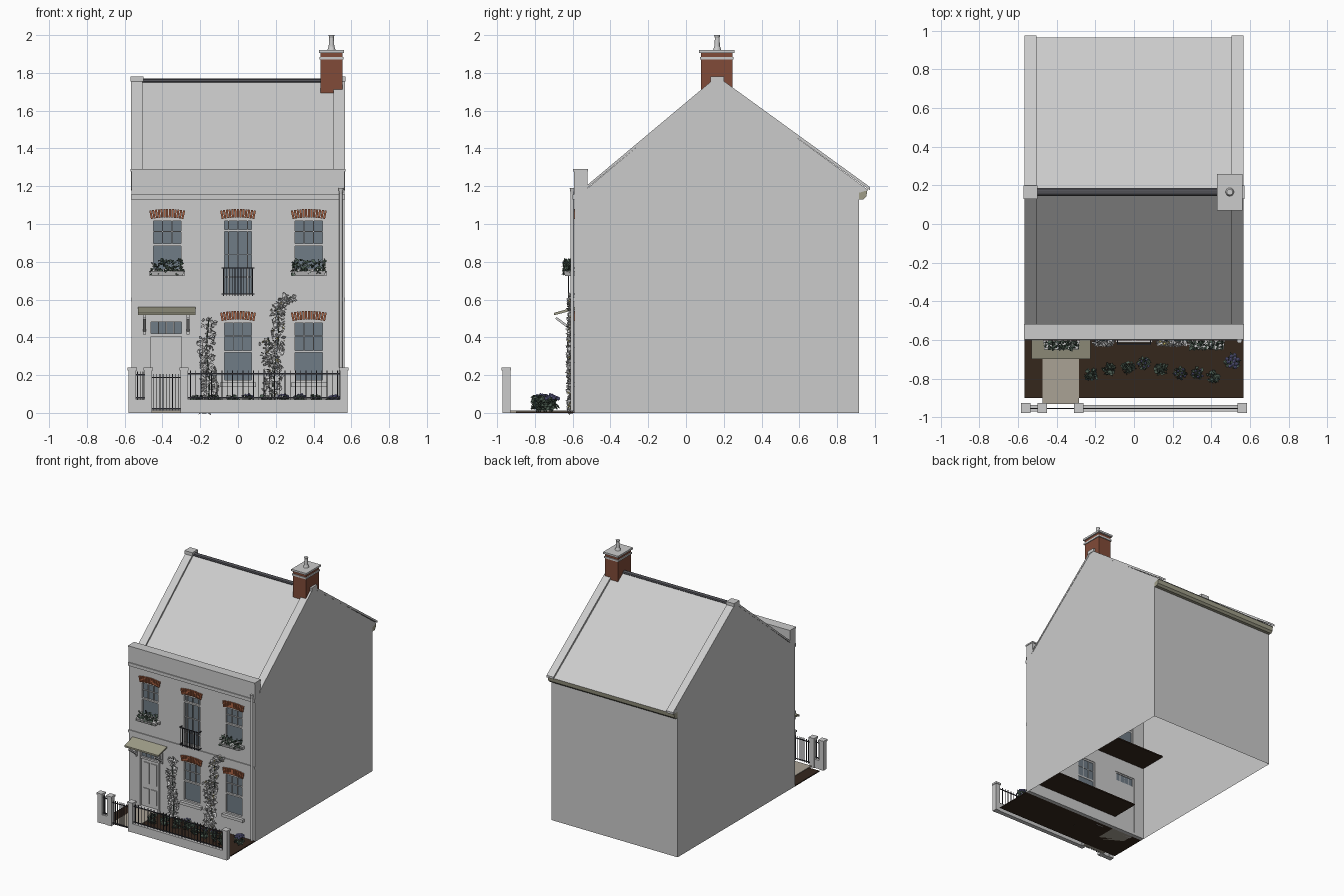
import bpy, bmesh, math, random
from mathutils import Vector, Matrix, Euler

if "Cube" in bpy.data.objects:
    bpy.data.objects.remove(bpy.data.objects["Cube"])
random.seed(7)

def mat(name, r, g, b):
    m = bpy.data.materials.new(name)
    m.diffuse_color = (r, g, b, 1)
    m.use_nodes = True
    m.node_tree.nodes["Principled BSDF"].inputs["Base Color"].default_value = m.diffuse_color
    return m

BRICK = mat("brick", .22, .07, .04)
ARCH = mat("arch_brick", .42, .13, .06)
GLASS = mat("glass", .16, .2, .24)
IRON = mat("iron", .04, .04, .05)
SOIL = mat("soil", .035, .02, .012)
STONE = mat("path_stone", .4, .36, .3)
LEAD = mat("canopy", .35, .34, .25)
RIDGE = mat("ridge_tile", .08, .08, .09)
GREEN = mat("foliage", .08, .12, .09)
BLUE = mat("blue_flower", .2, .2, .45)
YELLOW = mat("yellow_flower", .6, .5, .15)

def finish(name, bm, m=None, normals=True):
    if normals:
        bmesh.ops.recalc_face_normals(bm, faces=bm.faces)
    me = bpy.data.meshes.new(name)
    bm.to_mesh(me)
    bm.free()
    ob = bpy.data.objects.new(name, me)
    bpy.context.collection.objects.link(ob)
    if m:
        me.materials.append(m)
    return ob

def add_prism(bm, pts, x0, x1):
    a = [bm.verts.new((x0, y, z)) for y, z in pts]
    b = [bm.verts.new((x1, y, z)) for y, z in pts]
    n = len(pts)
    caps = [bm.faces.new(a), bm.faces.new(b[::-1])]
    return caps + [bm.faces.new((a[i], a[(i+1) % n], b[(i+1) % n], b[i])) for i in range(n)]

def prisms(name, pts, spans, m=None):
    bm = bmesh.new()
    for x0, x1 in spans:
        add_prism(bm, pts, x0, x1)
    return finish(name, bm, m)

def boxes(name, items, m=None):
    bm = bmesh.new()
    for x0, x1, y0, y1, z0, z1 in items:
        add_prism(bm, [(y0, z0), (y1, z0), (y1, z1), (y0, z1)], x0, x1)
    return finish(name, bm, m)

def lathe(name, prof, cx, cy, m=None, n=16):
    bm = bmesh.new()
    for (r0, z0), (r1, z1) in zip(prof, prof[1:]):
        bmesh.ops.create_cone(bm, segments=n, radius1=r0, radius2=r1, depth=z1-z0,
                              matrix=Matrix.Translation((cx, cy, (z0+z1)/2)), cap_ends=True)
    return finish(name, bm, m)

# House shell: gable profile swept across, open underneath and at the front
F = -.59
bm = bmesh.new()
faces = add_prism(bm, [(F, 0), (F, 1.19), (-.52, 1.19), (.165, 1.765), (.965, 1.18), (.915, 1.165), (.915, 0)], -.565, .565)
bmesh.ops.delete(bm, geom=[faces[2], faces[-1]], context='FACES')
finish("house_shell", bm)

# Raised gable copings, ridge blocks, ridge tile
ends = [(-.567, -.505), (.505, .567)]
prisms("gable_coping", [(-.53, 1.185), (-.53, 1.2), (.165, 1.782), (.975, 1.195), (.975, 1.178), (.165, 1.76)], ends)
boxes("ridge_block", [(-.57, -.5, .13, .2, 1.755, 1.782), (.5, .57, .13, .2, 1.755, 1.782)])
prisms("ridge_tile", [(.165+.02*math.cos(a*math.pi/5), 1.755+.015*math.sin(a*math.pi/5)) for a in range(10)], [(-.505, .505)], RIDGE)
prisms("rear_gutter", [(.915, 1.13), (.94, 1.13), (.955, 1.145), (.96, 1.178), (.915, 1.178)], [(-.565, .565)], LEAD)

# Front wall with real openings
UP = [(-.46, -.29, .75, 1.03), (.29, .46, .75, 1.03)]
LOW = [(-.085, .085, .16, .49), (.29, .46, .16, .49)]
MID = (-.085, .085, .62, 1.03)
DOOR = (-.475, -.285, .02, .49)
holes = UP + LOW + [MID, DOOR]
xs = sorted({-.565, .565} | {v for h in holes for v in h[:2]})
zs = sorted({0, 1.2} | {v for h in holes for v in h[2:]})
bm = bmesh.new()
for x0, x1 in zip(xs, xs[1:]):
    for z0, z1 in zip(zs, zs[1:]):
        cx, cz = (x0+x1)/2, (z0+z1)/2
        if not any(h[0] < cx < h[1] and h[2] < cz < h[3] for h in holes):
            bm.faces.new([bm.verts.new((x, F, z)) for x, z in ((x0, z0), (x1, z0), (x1, z1), (x0, z1))])
bmesh.ops.remove_doubles(bm, verts=bm.verts, dist=1e-4)
ext = bmesh.ops.extrude_face_region(bm, geom=bm.faces[:], use_keep_orig=True)
for v in [g for g in ext['geom'] if isinstance(g, bmesh.types.BMVert)]:
    v.co.y += .03
finish("front_wall", bm)

# Parapet and string courses
boxes("parapet", [(-.565, .565, -.592, -.522, 1.15, 1.28), (-.568, .568, -.598, -.518, 1.278, 1.29)])
boxes("string_course", [(-.567, .567, -.6, F, 1.13, 1.156), (-.567, .567, -.597, F, .59, .61)])

# Sash windows: frame, glazing bars, glass
def window(name, h, cols, bars, split):
    x0, x1, z0, z1 = h
    t, ya, yb = .013, -.588, -.565
    b = [(x0, x0+t, ya, yb, z0, z1), (x1-t, x1, ya, yb, z0, z1), (x0, x1, ya, yb, z0, z0+t),
         (x0, x1, ya, yb, z1-t, z1), (x0, x1, ya, yb, split-.006, split+.006)]
    b += [(x0+t, x1-t, ya+.006, yb, z-.002, z+.002) for z in bars]
    b += [(x-.002, x+.002, ya+.006, yb, zc, z1) for x, zc in cols]
    boxes(name+"_frame", b)
    boxes(name+"_glass", [(x0+.005, x1-.005, -.572, -.568, z0+.005, z1-.005)], GLASS)

def arch(name, h, n=13):
    bm = bmesh.new()
    c, z, w = (h[0]+h[1])/2, h[3], .17/n
    for i in range(n):
        u = (i-(n-1)/2)/((n-1)/2)
        m = Matrix.Translation((c+u*.085, -.592, z+.027-.008*u*u)) @ Matrix.Rotation(u*.2, 4, 'Y')
        bmesh.ops.create_cube(bm, size=1, matrix=m @ Matrix.Diagonal((w*.82, .02, .045, 1)))
    finish(name, bm, ARCH)

for i, h in enumerate(UP + LOW):
    mid = (h[2]+h[3])/2
    c = (h[0]+h[1])/2
    window("sash_window_%d" % i, h, [(c-.025, mid), (c+.025, mid)], [(mid+h[3])/2], mid)
    boxes("sill_%d" % i, [(h[0]-.01, h[1]+.01, -.612, -.565, h[2]-.022, h[2])])
    arch("brick_arch_%d" % i, h)
window("balcony_window", MID, [(-.05, .63), (0, .63), (.05, .63)], [.72, .84], .965)
arch("brick_arch_balcony", MID)

# Front door with panels and fanlight
boxes("door_frame", [(-.475, -.46, -.597, -.565, 0, .49), (-.3, -.285, -.597, -.565, 0, .49),
                     (-.475, -.285, -.597, -.565, .48, .495), (-.46, -.3, -.59, -.565, .405, .42)])
boxes("door_leaf", [(-.46, -.3, -.578, -.565, .02, .405)] +
      [(x, x+.052, -.584, -.575, z, z2) for x in (-.44, -.372) for z, z2 in ((.05, .17), (.21, .38))])
boxes("fanlight_glass", [(-.46, -.3, -.574, -.57, .42, .48)], GLASS)
boxes("fanlight_bars", [(x-.003, x+.003, -.582, -.57, .42, .48) for x in (-.42, -.38, -.34)])
boxes("door_step", [(-.48, -.28, -.62, -.56, 0, .022)])

# Door canopy on brackets
prisms("canopy", [(F, .545), (F, .56), (-.698, .53), (-.698, .517)], [(-.53, -.225)], LEAD)
br = [(-.502, -.488), (-.272, -.258)]
prisms("bracket_brace", [(-.595, .425), (-.595, .442), (-.685, .508), (-.692, .498)], br)
prisms("bracket_post", [(-.602, .415), (F, .415), (F, .545), (-.602, .545)], br)

# Downpipe
lathe("downpipe", [(.009, .01), (.009, 1.16), (.014, 1.19)], .545, -.602)

# Chimney
boxes("chimney_stack", [(.438, .552, .08, .245, 1.685, 1.905)], BRICK)
boxes("chimney_caps", [(.432, .558, .073, .252, 1.87, 1.884), (.428, .562, .07, .258, 1.906, 1.921)])
lathe("chimney_pot", [(.022, 1.92), (.015, 1.94), (.012, 1.985), (.016, 2.0)], .495, .165)

# Interior floors
boxes("room_floors", [(-.285, .56, -.56, -.33, .09, .1), (-.56, .56, -.56, -.33, .61, .62)], SOIL)

# Garden ground and path
boxes("garden_soil", [(-.565, .565, -.9, F, 0, .008)], SOIL)
boxes("garden_path", [(-.472, -.285, -.93, F, 0, .012)], STONE)

# Boundary wall, posts, railings, gate
posts = [-.56, -.475, -.285, .56]
boxes("boundary_wall", [(-.57, -.46, -.97, -.935, 0, .07), (-.3, .57, -.97, -.935, 0, .07)])
boxes("gate_posts", [(x-.02, x+.02, -.972, -.93, 0, .23) for x in posts] +
      [(x-.024, x+.024, -.977, -.926, .225, .24) for x in posts])

def railing(name, x0, x1, y, z0, z1, step, tip=.018):
    n = max(1, round((x1-x0)/step))
    b = [(x0, x1, y-.003, y+.003, z-.003, z+.003) for z in (z0+.01, z1-tip)]
    b += [(x-.002, x+.002, y-.002, y+.002, z0, z1) for x in (x0+(i+.5)*(x1-x0)/n for i in range(n))]
    return boxes(name, b, IRON)

railing("railing_left", -.54, -.495, -.953, .07, .22, .015)
railing("railing_right", -.265, .54, -.953, .07, .225, .028)
railing("gate", -.455, -.305, -.953, .012, .205, .017)
railing("balcony_front", -.085, .085, -.622, .62, .77, .0155, .003)
boxes("balcony_sides", [(x-.003, x+.003, -.622, F, z-.003, z+.003) for x in (-.085, .085) for z in (.63, .767)], IRON)

# Foliage: scattered folded leaves
def leaves(name, pts, size, m=None):
    bm = bmesh.new()
    for p in pts:
        e = Euler([random.uniform(-1, 1) for _ in range(2)] + [random.uniform(0, 6.28)]).to_matrix()
        e = e @ Matrix.Rotation(random.uniform(.2, 1.5), 3, 'X')
        s = size*random.uniform(.7, 1.3)
        v = [bm.verts.new(Vector(p)+e @ Vector(q)*s) for q in
             ((-.6, 0, 0), (-.1, -.42, .12), (.7, 0, 0), (-.1, .42, .12))]
        bm.faces.new((v[0], v[1], v[2]))
        bm.faces.new((v[0], v[2], v[3]))
    return finish(name, bm, m, False)

def stem(name, pts, r):
    cu = bpy.data.curves.new(name, 'CURVE')
    cu.dimensions, cu.bevel_depth, cu.bevel_resolution = '3D', r, 1
    for path in pts:
        sp = cu.splines.new('POLY')
        sp.points.add(len(path)-1)
        for q, p in zip(sp.points, path):
            q.co = (*p, 1)
    ob = bpy.data.objects.new(name, cu)
    bpy.context.collection.objects.link(ob)
    cu.materials.append(GREEN)

def along(path, n, spread):
    out = []
    for _ in range(n):
        t = random.uniform(0, len(path)-1.001)
        a, b = Vector(path[int(t)]), Vector(path[int(t)+1])
        p = a.lerp(b, t % 1)
        out.append((p.x+random.uniform(-spread, spread), -.605-random.random()*.02, p.z+random.uniform(-.02, .02)))
    return out

y = -.603
left = [(-.16, y, .01), (-.15, y, .17), (-.17, y, .33), (-.155, y, .49)]
right = [(.17, y, .01), (.19, y, .2), (.16, y, .4)]
right2 = [(.19, y, .2), (.215, y, .4), (.21, y, .55), (.28, y, .615)]
stem("climber_stems", [left, right, right2], .004)
leaves("climber_left", along(left[1:], 170, .04) + along(left[:2], 80, .045), .022)
leaves("climber_right", along(right, 180, .05) + along(right2, 170, .035), .022)
leaves("climber_flowers", along(right2, 25, .04) + along(right, 20, .045), .014, YELLOW)

# Window boxes with plants
for i, h in enumerate(UP):
    c = (h[0]+h[1])/2
    bm = bmesh.new()
    add_prism(bm, [(-.648, .75), (-.64, .725), (-.6, .725), (-.6, .75)], c-.09, c+.09)
    for v in bm.verts:
        if v.co.z < .74:
            v.co.x = c+(v.co.x-c)*.9
    finish("window_box_%d" % i, bm)
    leaves("window_box_plants_%d" % i, [(c+random.uniform(-.085, .085), random.uniform(-.648, -.605),
           .75+random.random()**1.5*.075-.015) for _ in range(130)], .02, GREEN)

# Garden plants
beds = [(-.22, -.78), (-.13, -.75), (-.03, -.74), (.05, -.72), (.14, -.75), (.24, -.77), (.33, -.77), (.41, -.79), (.51, -.71)]
for i, (px, py) in enumerate(beds):
    last = i == 8
    r, top = (.036, .085) if last else (.03, .095)
    pts = []
    for _ in range(55):
        a, q = random.uniform(0, 6.28), math.sqrt(random.random())*r
        pts.append((px+q*math.cos(a), py+q*math.sin(a), .02+random.random()*(top-.025)))
    leaves("garden_plant_%d" % i, pts, .022, GREEN)
    stem("garden_plant_stems_%d" % i, [[(px, py, 0), (px+r*.7*math.cos(k), py+r*.7*math.sin(k), top)] for k in range(6)], .0015)
    if i in (3, 5, 6, 8):
        bm = bmesh.new()
        for k in range(12 if last else 6):
            a, q = k*2.4, r*math.sqrt((k+.5)/(12 if last else 6))
            bmesh.ops.create_icosphere(bm, subdivisions=1, radius=.011 if last else .007,
                                       matrix=Matrix.Translation((px+q*math.cos(a), py+q*math.sin(a), top+.008-q*.5)))
        finish("garden_flowers_%d" % i, bm, BLUE)
